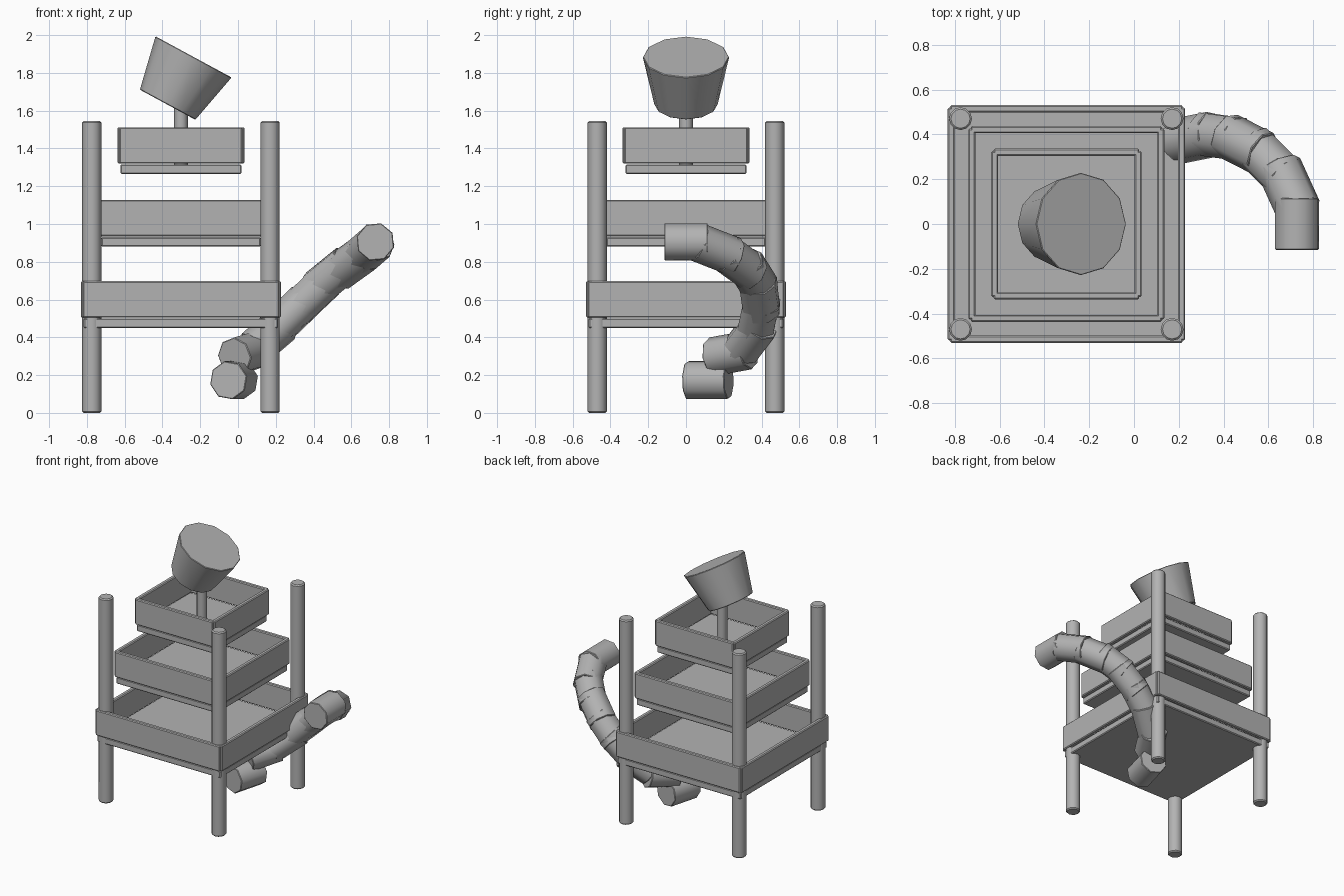
import bpy
import math
from mathutils import Vector

cube = bpy.data.objects.get("Cube")
if cube:
    bpy.data.objects.remove(cube, do_unlink=True)

grey = bpy.data.materials.new("plain_grey")
grey.use_nodes = True
COLOR = (0.45, 0.45, 0.45, 1)
grey.diffuse_color = COLOR
grey.node_tree.nodes["Principled BSDF"].inputs["Base Color"].default_value = COLOR

CX = -0.302  # centre of the tower


def finish(name, bevel=0.0, smooth=None):
    ob = bpy.context.object
    ob.name = name
    ob.data.materials.append(grey)
    if bevel:
        mod = ob.modifiers.new("bevel", "BEVEL")
        mod.width = bevel
        mod.segments = 1
        mod.limit_method = "ANGLE"
        mod.angle_limit = math.radians(60)
    if smooth:
        bpy.ops.object.shade_smooth_by_angle(angle=math.radians(smooth))
    return ob


def box(name, center, size, turn=0.0):
    bpy.ops.mesh.primitive_cube_add(size=1, location=center, rotation=(0, 0, turn))
    bpy.context.object.scale = size
    bpy.ops.object.transform_apply(location=False, rotation=False, scale=True)
    return finish(name, 0.006)


def tube(name, center, axis, length, r1, r2, sides, bevel, smooth, spin=0.0):
    bpy.ops.mesh.primitive_cone_add(vertices=sides, radius1=r1, radius2=r2, depth=length,
                                    location=center)
    ob = bpy.context.object
    ob.rotation_mode = "QUATERNION"
    turn = Vector((0, 0, 1)).rotation_difference(Vector(axis))
    roll = Vector((1, 0, 0)).rotation_difference(Vector((math.cos(spin), math.sin(spin), 0)))
    ob.rotation_quaternion = turn @ roll
    return finish(name, bevel, smooth)


# Corner posts
for sx, side in ((-1, "right"), (1, "left")):
    for sy, end in ((-1, "front"), (1, "back")):
        tube(f"{end}_{side}_post", (CX + sx * 0.472, sy * 0.47, 0.772), (0, 0, 1),
             1.545, 0.051, 0.051, 12, 0.008, 40)

# Three stacked trays: floor plate and four rim walls each
WALL = 0.032
for tray, half, bottom in (("lower", 0.53, 0.45), ("middle", 0.437, 0.88), ("upper", 0.336, 1.265)):
    plate = 2 * half - 0.03
    box(f"{tray}_tray_floor", (CX, 0, bottom + 0.025), (plate, plate, 0.05))
    for i, side in enumerate(("left", "back", "right", "front")):
        a = i * math.pi / 2
        d = half - WALL / 2
        box(f"{tray}_tray_{side}_wall", (CX + d * math.cos(a), d * math.sin(a), bottom + 0.151),
            (WALL, 2 * half - 0.022, 0.192), a)

# Stem and tilted bucket on the top tray
tube("bucket_stem", (CX, 0, 1.49), (0, 0, 1), 0.36, 0.036, 0.036, 12, 0, 40)
tube("bucket", (-0.304, 0, 1.758), (0.137, 0, 0.253), 0.288, 0.167, 0.229, 12, 0.004, 40)

# Curling hose of overlapping segments, from the top end down
path = [Vector(p) for p in (
    (0.727, 0, 0.905), (0.69, 0.16, 0.865), (0.6, 0.28, 0.795), (0.495, 0.355, 0.725),
    (0.385, 0.39, 0.62), (0.272, 0.385, 0.515), (0.16, 0.345, 0.405),
    (0.04, 0.235, 0.315), (-0.021, 0.116, 0.173))]
ends = {0: (0, 1, 0), 7: (0.5, 0.82, 0.15), 8: (0.26, 0.96, 0)}
for i, p in enumerate(path):
    axis = ends.get(i) or path[i - 1] - path[i + 1]
    tube(f"hose_segment_{i + 1}", p, axis, 0.23, 0.103, 0.103, 8, 0.004, 50, 0.3)
